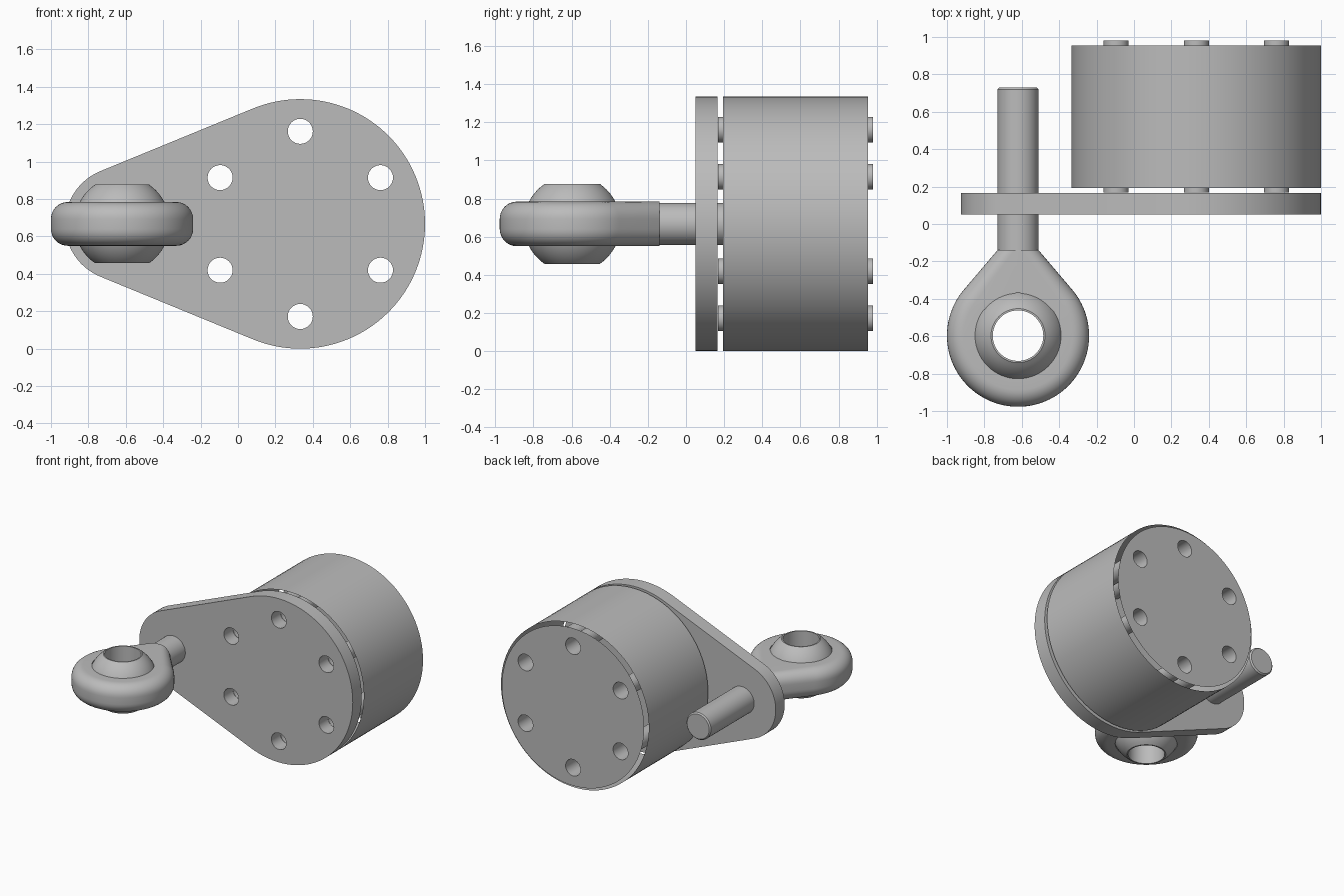
import bpy, bmesh
from math import sin, cos, pi, acos, atan2, hypot, radians
from mathutils import Vector

cube = bpy.data.objects.get("Cube")
if cube:
    bpy.data.objects.remove(cube, do_unlink=True)

GREY = (0.5, 0.5, 0.5, 1)
metal = bpy.data.materials.new("grey metal")
metal.use_nodes = True
metal.diffuse_color = GREY
metal.node_tree.nodes["Principled BSDF"].inputs["Base Color"].default_value = GREY

MID = 0.667             # height of every axis
DRUM_X, DRUM_R = 0.333, 0.667
ROD_X, ROD_R = -0.62, 0.11
EYE_Y, EYE_R = -0.597, 0.38


def finish(name, bm):
    bmesh.ops.remove_doubles(bm, verts=bm.verts, dist=0.0001)
    bmesh.ops.recalc_face_normals(bm, faces=bm.faces)
    mesh = bpy.data.meshes.new(name)
    bm.to_mesh(mesh)
    bm.free()
    mesh.materials.append(metal)
    obj = bpy.data.objects.new(name, mesh)
    bpy.context.collection.objects.link(obj)
    bpy.ops.object.select_all(action='DESELECT')
    obj.select_set(True)
    bpy.context.view_layer.objects.active = obj
    bpy.ops.object.shade_smooth_by_angle(angle=radians(30))
    return obj


def arc(cx, cz, r, start, end, n):
    return [(cx + r * cos(start + (end - start) * i / n),
             cz + r * sin(start + (end - start) * i / n)) for i in range(n + 1)]


def circle(cx, cz, r, n=96):
    return arc(cx, cz, r, 0, 2 * pi, n)[:-1]


def sheet(bm, loops, y):
    """Flat face across y; loops after the first are holes."""
    edges = []
    for loop in loops:
        vs = [bm.verts.new((x, y, z)) for x, z in loop]
        edges += [bm.edges.new((vs[i - 1], vs[i])) for i in range(len(vs))]
    bmesh.ops.triangle_fill(bm, edges=edges, use_beauty=True, normal=Vector((0, 1, 0)))


def bridge(bm, rings, closed=False):
    """Quads between successive rings of points with equal counts."""
    rows = [[bm.verts.new(p) for p in ring] for ring in rings]
    pairs = list(zip(rows, rows[1:]))
    if closed:
        pairs.append((rows[-1], rows[0]))
    for a, b in pairs:
        for i in range(len(a)):
            bm.faces.new((a[i - 1], a[i], b[i], b[i - 1]))
    return rows


def walls(bm, loop, y0, y1):
    bridge(bm, [[(x, y, z) for x, z in loop] for y in (y0, y1)])


bolt_holes = [circle(DRUM_X + 0.495 * cos(a), MID + 0.495 * sin(a), 0.067, 32)
              for a in [pi / 6 + k * pi / 3 for k in range(6)]]

# Mounting plate: two arcs joined by tangent lines, with six holes
tip_r = 0.305
t = acos((DRUM_R - tip_r) / (DRUM_X - ROD_X))
outline = (arc(DRUM_X, MID, DRUM_R, t - pi, pi - t, 80)
           + arc(ROD_X, MID, tip_r, pi - t, pi + t, 40))
bm = bmesh.new()
for y in (0.05, 0.165):
    sheet(bm, [outline] + bolt_holes, y)
for loop in [outline] + bolt_holes:
    walls(bm, loop, 0.05, 0.165)
finish("mounting_plate", bm)

# Drum shell, open at both rims
bm = bmesh.new()
walls(bm, circle(DRUM_X, MID, DRUM_R), 0.193, 0.955)
finish("drum_shell", bm)

# Drum core: end discs joined by the bolt tubes
bm = bmesh.new()
for y in (0.168, 0.98):
    sheet(bm, [circle(DRUM_X, MID, DRUM_R - 0.025)] + bolt_holes, y)
for loop in bolt_holes:
    walls(bm, loop, 0.168, 0.98)
finish("drum_core", bm)

# Rod with a small chamfer at its free end
bm = bmesh.new()
profile = [(-0.16, ROD_R), (0.72, ROD_R), (0.73, ROD_R - 0.01)]
rows = bridge(bm, [[(x, y, z) for x, z in circle(ROD_X, MID, r, 48)] for y, r in profile])
for row in (rows[0], rows[-1]):
    bm.faces.new(row)
finish("threaded_rod", bm)


# Rod eye: rounded ring with a neck tapering to the rod
def eye_outline(inset):
    r, px, py = EYE_R - inset, ROD_R - inset, -0.14 - EYE_Y
    a = atan2(py, px) - acos(r / hypot(px, py))
    return [(px, py)] + arc(0, 0, r, a, -pi - a, 80) + [(-px, py)]


half, fillet, bore = 0.117, 0.09, 0.23
levels = []
for k in range(9):
    a = pi / 2 * k / 8
    levels.append((half - fillet * (1 - sin(a)), fillet * (1 - cos(a))))
levels = [(-z, i) for z, i in reversed(levels)] + levels
rings = [[(ROD_X + x, EYE_Y + y, MID + z) for x, y in eye_outline(i)] for z, i in levels]
for z in (half, -half):
    angles = [atan2(y, x) for x, y in eye_outline(fillet)]
    rings.append([(ROD_X + bore * cos(a), EYE_Y + bore * sin(a), MID + z) for a in angles])
bm = bmesh.new()
bridge(bm, rings, closed=True)
finish("rod_eye", bm)

# Swivel ball with a through bore
ball_r, ball_half = 0.255, 0.21
lim = atan2(ball_half, (ball_r ** 2 - ball_half ** 2) ** 0.5)
profile = [(ball_r * cos(a), ball_r * sin(a))
           for a in [lim * (k / 10 - 1) for k in range(21)]]
profile += [(0.135, ball_half), (0.135, -ball_half)]
bm = bmesh.new()
bridge(bm, [[(x, y, MID + z) for x, y in circle(ROD_X, EYE_Y, r, 64)]
            for r, z in profile], closed=True)
finish("swivel_ball", bm)
